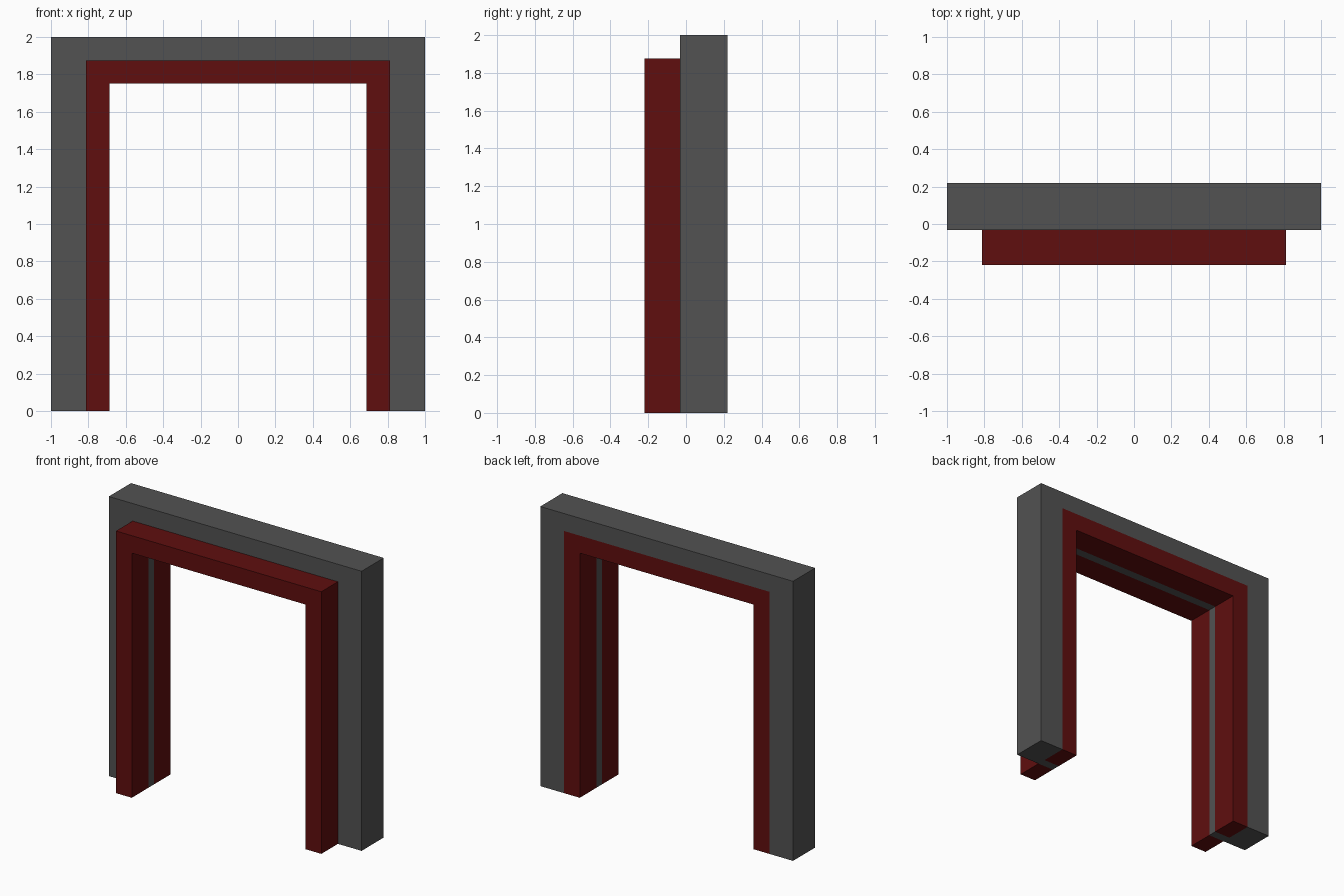
import bpy
import bmesh

cube = bpy.data.objects.get("Cube")
if cube:
    bpy.data.objects.remove(cube, do_unlink=True)


def make_material(name, rgb):
    mat = bpy.data.materials.new(name)
    mat.use_nodes = True
    mat.diffuse_color = (*rgb, 1)
    mat.node_tree.nodes["Principled BSDF"].inputs["Base Color"].default_value = (*rgb, 1)
    return mat


def make_arch(name, section, mat):
    """Sweep a section of (half width, height, depth) corners up, across and down."""
    bm = bmesh.new()
    rings = []
    for side, raised in ((-1, 0), (-1, 1), (1, 1), (1, 0)):
        rings.append([bm.verts.new((side * x, y, z * raised)) for x, z, y in section])
    n = len(section)
    for a, b in zip(rings, rings[1:]):
        for i in range(n):
            j = (i + 1) % n
            bm.faces.new((a[i], a[j], b[j], b[i]))
    bm.faces.new(rings[0])
    bm.faces.new(rings[-1])
    bmesh.ops.recalc_face_normals(bm, faces=bm.faces)
    mesh = bpy.data.meshes.new(name)
    bm.to_mesh(mesh)
    bm.free()
    mesh.materials.append(mat)
    obj = bpy.data.objects.new(name, mesh)
    bpy.context.collection.objects.link(obj)
    return obj


grey = make_material("dark grey", (0.085, 0.085, 0.085))
red = make_material("dark red", (0.115, 0.0045, 0.0045))

# Opening, trim and outer sizes as (half width, height)
OPENING, TRIM, OUTER = (0.6875, 1.75), (0.8125, 1.875), (1.0, 2.0)
BACK, STEP = 0.21875, 0.03125

# Surround with a rebate at the back for the rear trim
make_arch("door_surround", [
    (*OPENING, -STEP), (*OUTER, -STEP), (*OUTER, BACK),
    (*TRIM, BACK), (*TRIM, STEP), (*OPENING, STEP)], grey)

# Matching trims: one stands proud at the front, one is flush at the back
for name, y0, y1 in (("front_trim", -BACK, -STEP), ("back_trim", STEP, BACK)):
    make_arch(name, [(*OPENING, y0), (*TRIM, y0), (*TRIM, y1), (*OPENING, y1)], red)
